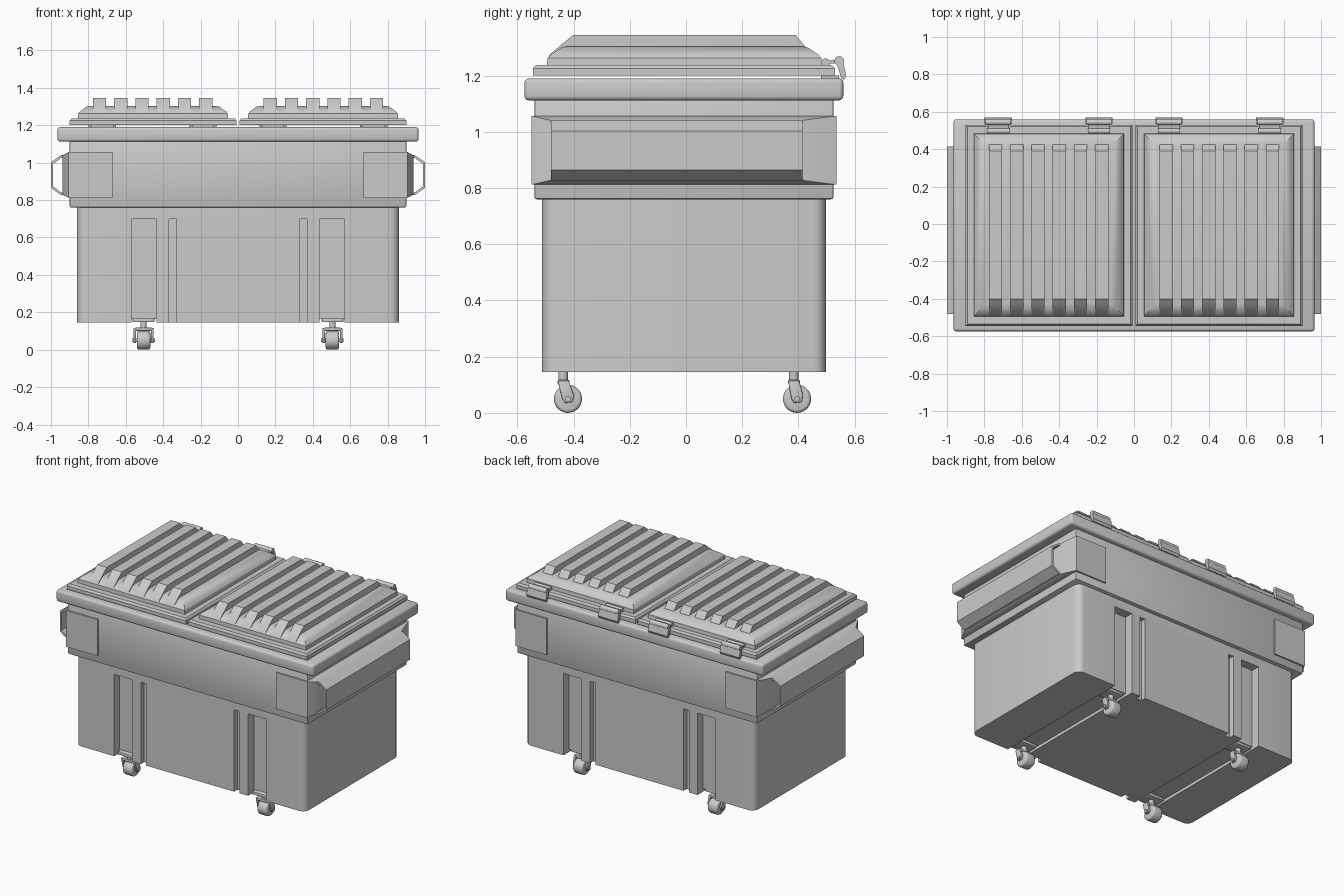
import bpy, bmesh, math
from mathutils import Vector, Matrix

if "Cube" in bpy.data.objects:
    bpy.data.objects.remove(bpy.data.objects["Cube"])

YC = -0.0075  # body is set slightly forward of the hinges


def finish(name, bm, bevel=0, seg=2, vertical_only=False):
    bmesh.ops.recalc_face_normals(bm, faces=bm.faces)
    if bevel:
        edges = [e for e in bm.edges if e.calc_face_angle(0) > 0.5]
        if vertical_only:
            edges = [e for e in edges
                     if abs((e.verts[0].co - e.verts[1].co).normalized().z) > 0.9]
        bmesh.ops.bevel(bm, geom=edges, offset=bevel, segments=seg,
                        profile=0.5, affect='EDGES')
    me = bpy.data.meshes.new(name)
    bm.to_mesh(me)
    bm.free()
    ob = bpy.data.objects.new(name, me)
    bpy.context.collection.objects.link(ob)
    return ob


def rings(name, loops, bevel=0, seg=2, vertical_only=False):
    """Skin a stack of equal-length point loops and cap both ends."""
    bm = bmesh.new()
    vs = [[bm.verts.new(p) for p in loop] for loop in loops]
    n = len(vs[0])
    for a, b in zip(vs, vs[1:]):
        for i in range(n):
            bm.faces.new((a[i], a[(i + 1) % n], b[(i + 1) % n], b[i]))
    bm.faces.new(vs[0])
    bm.faces.new(vs[-1])
    return finish(name, bm, bevel, seg, vertical_only)


def rect(x0, x1, y0, y1, z):
    return [(x0, y0, z), (x1, y0, z), (x1, y1, z), (x0, y1, z)]


def box(name, x0, x1, y0, y1, z0, z1, bevel=0, seg=2, vertical_only=False):
    return rings(name, [rect(x0, x1, y0, y1, z0), rect(x0, x1, y0, y1, z1)],
                 bevel, seg, vertical_only)


def prism_x(name, pts, x0, x1, bevel=0):
    return rings(name, [[(x, y, z) for y, z in pts] for x in (x0, x1)], bevel)


def rod(name, a, b, r, n=20, bevel=0):
    a, b = Vector(a), Vector(b)
    bm = bmesh.new()
    m = Matrix.Translation((a + b) / 2) @ (b - a).to_track_quat('Z', 'Y').to_matrix().to_4x4()
    bmesh.ops.create_cone(bm, cap_ends=True, segments=n, radius1=r, radius2=r,
                          depth=(b - a).length, matrix=m)
    # bevel only the cap edges
    return finish(name, bm, bevel, 3)


# Lower tank with caster channels cut front, back and underneath
tank = box("lower_tank", -0.86, 0.86, YC - 0.505, YC + 0.505, 0.145, 0.77, 0.045, 5, True)
cutters = []
for s in (-1, 1):
    def span(a, b):
        return sorted((s * a, s * b))
    for f in (-1, 1):
        for a, b, d in ((0.435, 0.57, 0.06), (0.33, 0.37, 0.035)):
            y = sorted((YC + f * (0.505 - d), YC + f * 0.6))
            cutters.append(box("channel_cutter", *span(a, b), *y, 0.1, 0.70))
    cutters.append(box("channel_cutter", *span(0.435, 0.57), -0.7, 0.7, 0.09, 0.165))
bpy.context.view_layer.objects.active = tank
for c in cutters:
    c.hide_render = True
    m = tank.modifiers.new("cut", 'BOOLEAN')
    m.operation, m.solver, m.object = 'DIFFERENCE', 'EXACT', c
    bpy.ops.object.modifier_apply(modifier=m.name)
for c in cutters:
    bpy.data.objects.remove(c)

# Upper band and top rim
box("upper_band", -0.90, 0.90, YC - 0.532, YC + 0.532, 0.76, 1.12, 0.008)
box("top_rim", -0.965, 0.965, YC - 0.567, YC + 0.567, 1.112, 1.19, 0.015, 3)

for s in (-1, 1):
    # Reinforced corners, tapering outward on the side
    def side_ring(x, y0, y1, z0, z1):
        return [(s * x, y0, z0), (s * x, y1, z0), (s * x, y1, z1), (s * x, y0, z1)]
    rings("corner_reinforcement", [side_ring(0.67, -0.55, 0.535, 0.812, 1.057),
                                   side_ring(0.905, -0.55, 0.535, 0.812, 1.057),
                                   side_ring(0.937, -0.48, 0.41, 0.828, 1.04)])
    # Hollow lifting pocket along the side
    prof = [(0.93, 1.04), (0.945, 1.04), (1.0, 1.002), (1.0, 0.865), (0.945, 0.826), (0.93, 0.826),
            (0.93, 0.84), (0.945, 0.84), (0.988, 0.873), (0.988, 0.994), (0.945, 1.026), (0.93, 1.026)]
    rings("lifting_pocket", [[(s * x, y, z) for x, z in prof] for y in (-0.48, 0.415)])

    # Lid: flange and raised crown
    def lid_ring(x0, x1, y0, y1, z):
        return rect(s * x0, s * x1, y0, y1, z)
    rings("lid_flange", [lid_ring(0.008, 0.90, -0.545, 0.53, 1.20),
                         lid_ring(0.008, 0.90, -0.545, 0.53, 1.225),
                         lid_ring(0.018, 0.89, -0.535, 0.52, 1.237)])
    rings("lid_crown", [lid_ring(0.053, 0.857, -0.495, 0.485, 1.23),
                        lid_ring(0.055, 0.855, -0.493, 0.482, 1.262),
                        lid_ring(0.065, 0.843, -0.48, 0.47, 1.275),
                        lid_ring(0.10, 0.81, -0.445, 0.435, 1.299),
                        lid_ring(0.125, 0.785, -0.425, 0.415, 1.304)])
    # Lid ribs
    rib = [(-0.49, 1.262), (-0.485, 1.275), (-0.425, 1.325), (-0.40, 1.345), (0.39, 1.345),
           (0.425, 1.302), (0.425, 1.28)]
    for i in range(6):
        x = 0.137 + i * 0.1135
        prism_x("lid_rib", rib, s * x, s * (x + 0.071))

    # Hinges
    for x in (0.187, 0.725):
        x *= s
        rod("hinge_lid_rod", (x - 0.06, 0.497, 1.246), (x + 0.06, 0.497, 1.246), 0.015)
        rod("hinge_pin", (x - 0.068, 0.545, 1.252), (x + 0.068, 0.545, 1.252), 0.017)
        prism_x("hinge_link", [(0.497, 1.24), (0.545, 1.246), (0.545, 1.258), (0.497, 1.252)],
                x - 0.055, x + 0.055)
        prism_x("hinge_plate", [(0.535, 1.245), (0.56, 1.245), (0.57, 1.20), (0.562, 1.185), (0.553, 1.19)],
                x - 0.073, x + 0.073)
        box("hinge_base", x - 0.06, x + 0.06, 0.48, 0.545, 1.186, 1.20)

    # Swivel casters
    for ys, yw in ((-0.437, -0.42), (0.383, 0.395)):
        x = s * 0.505
        box("caster_plate", x - 0.058, x + 0.058, ys - 0.05, ys + 0.05, 0.148, 0.168, 0.004)
        rod("caster_stem", (x, ys, 0.10), (x, ys, 0.155), 0.017)
        box("caster_fork_bridge", x - 0.048, x + 0.048, ys - 0.02, ys + 0.022, 0.10, 0.118, 0.006)
        rod("caster_wheel", (x - 0.036, yw, 0.05), (x + 0.036, yw, 0.05), 0.05, 28, 0.012)
        for f in (-1, 1):
            prism_x("caster_fork_arm", [(ys - 0.02, 0.115), (ys + 0.02, 0.115), (yw + 0.022, 0.06),
                                        (yw + 0.015, 0.038), (yw - 0.01, 0.035), (yw - 0.02, 0.05)],
                    x + f * 0.04, x + f * 0.054, 0.003)
        rod("caster_axle", (x - 0.06, yw, 0.05), (x + 0.06, yw, 0.05), 0.01, 12)

# Smooth rounded parts, keep hard edges
bpy.ops.object.select_all(action='SELECT')
bpy.ops.object.shade_smooth_by_angle(angle=math.radians(32))
